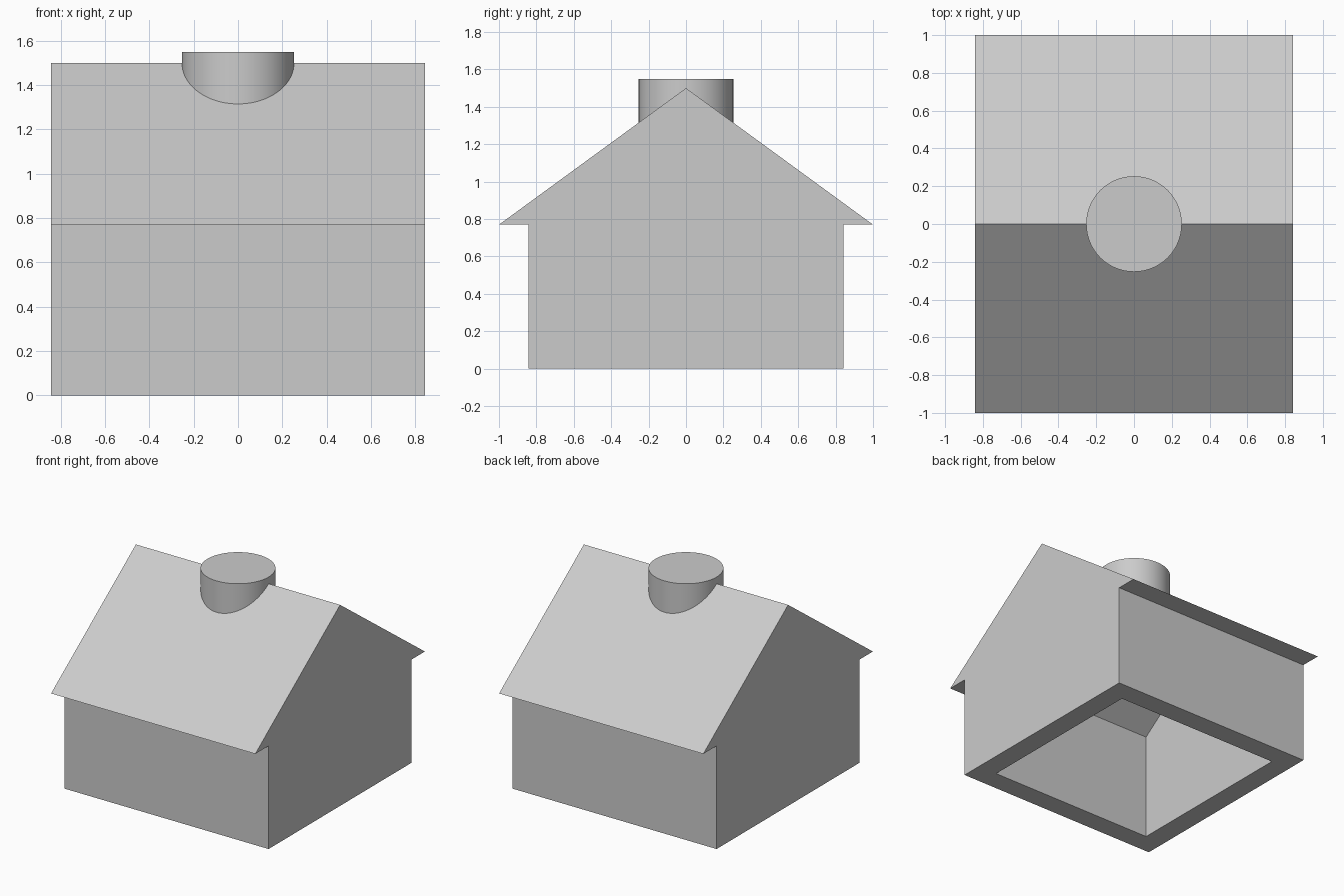
import bpy
import bmesh

if "Cube" in bpy.data.objects:
    bpy.data.objects.remove(bpy.data.objects["Cube"], do_unlink=True)

HALF = 0.843          # half width of the walls
WALL = 0.157          # wall and eave depth
EAVE, RIDGE = 0.77, 1.5
SLOPE = RIDGE - EAVE  # roof rise over one unit
ROOF_DROP = 0.195     # vertical roof thickness

grey = bpy.data.materials.new("plain grey")
grey.use_nodes = True
colour = (0.6, 0.6, 0.6, 1)
grey.diffuse_color = colour
grey.node_tree.nodes["Principled BSDF"].inputs["Base Color"].default_value = colour


def add_object(name, bm):
    bmesh.ops.recalc_face_normals(bm, faces=bm.faces[:])
    mesh = bpy.data.meshes.new(name)
    bm.to_mesh(mesh)
    bm.free()
    mesh.materials.append(grey)
    obj = bpy.data.objects.new(name, mesh)
    bpy.context.collection.objects.link(obj)
    return obj


def gable_prism(name, half_profile, ridge, half_length):
    """Mirror a (y, z) half profile about the ridge and extrude it along x."""
    left = [(-y, z) for y, z in reversed(half_profile)]
    profile = half_profile + [(0, ridge)] + left
    bm = bmesh.new()
    face = bm.faces.new([bm.verts.new((-half_length, y, z)) for y, z in profile])
    extruded = bmesh.ops.extrude_face_region(bm, geom=[face])["geom"]
    verts = [v for v in extruded if isinstance(v, bmesh.types.BMVert)]
    bmesh.ops.translate(bm, verts=verts, vec=(2 * half_length, 0, 0))
    return add_object(name, bm)


# House body with gable ends and overhanging eaves
house = gable_prism("house_body", [(HALF, 0), (HALF, EAVE), (1, EAVE)], RIDGE, HALF)

# Hollow interior, open underneath, following the roof
inner = HALF - WALL
ceiling = RIDGE - ROOF_DROP
cutter = gable_prism("interior_cutter",
                     [(inner, -0.2), (inner, ceiling - SLOPE * inner)], ceiling, inner)
cutter.hide_render = True
cutter.hide_set(True)
hollow = house.modifiers.new("hollow", "BOOLEAN")
hollow.operation = "DIFFERENCE"
hollow.solver = "EXACT"
hollow.object = cutter
bpy.context.view_layer.objects.active = house
bpy.ops.object.modifier_apply(modifier=hollow.name)
bpy.data.objects.remove(cutter, do_unlink=True)

# Round chimney sitting across the ridge
bottom, top = 1.307, 1.55
bpy.ops.mesh.primitive_cylinder_add(vertices=96, radius=0.253, depth=top - bottom,
                                    location=(0, 0, (top + bottom) / 2))
chimney = bpy.context.object
chimney.name = "chimney"
chimney.data.materials.append(grey)
bpy.ops.object.shade_smooth_by_angle()
